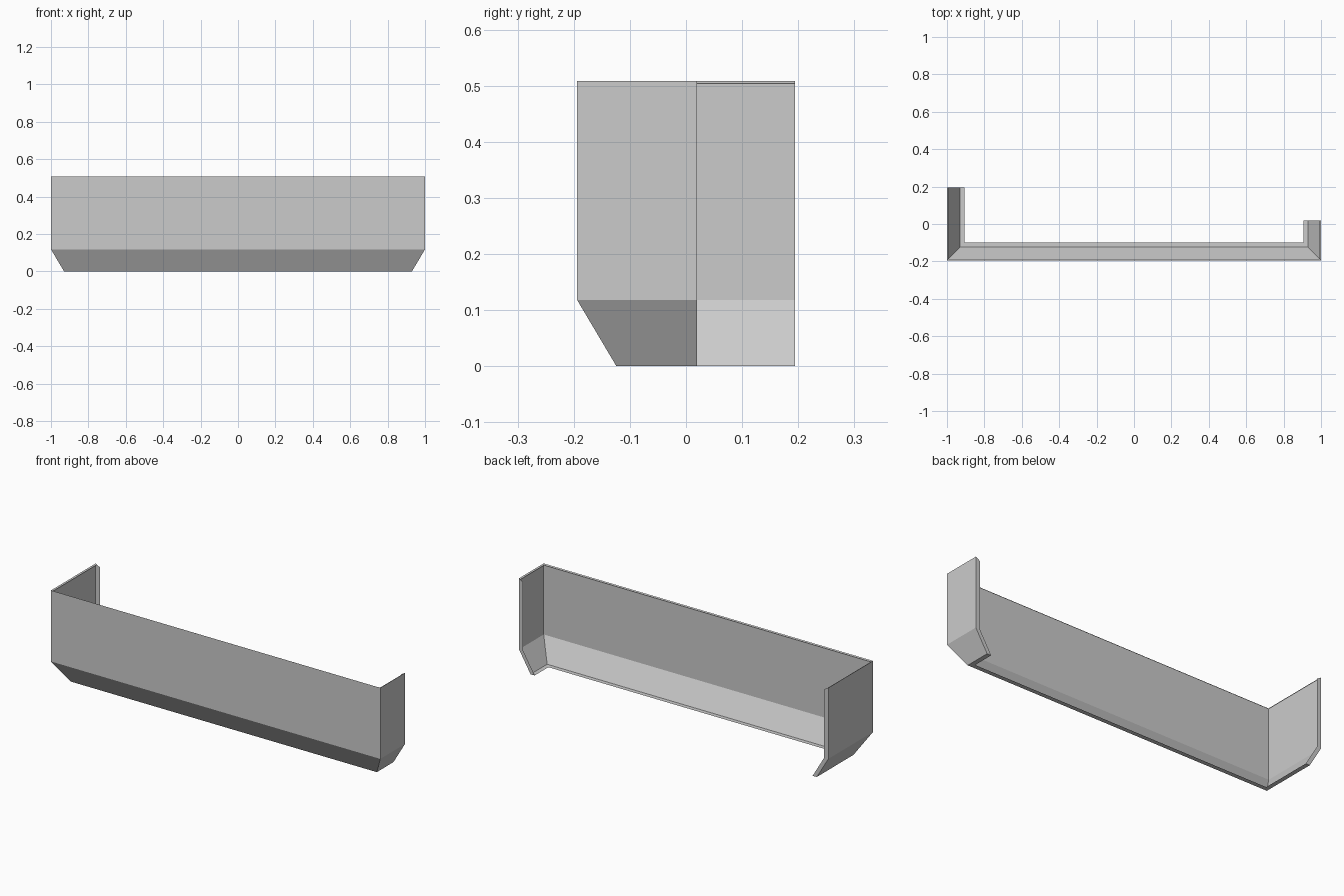
import bpy
import bmesh

cube = bpy.data.objects.get("Cube")
if cube:
    bpy.data.objects.remove(cube, do_unlink=True)

HALF_X, FRONT_Y = 1.0, -0.194
LONG_END, SHORT_END = 0.194, 0.02
TOP, BEND, SLOPE, LIP = 0.508, 0.118, 0.07, 0.025

grey = bpy.data.materials.new("plain grey")
grey.use_nodes = True
colour = (0.6, 0.6, 0.6, 1)
grey.diffuse_color = colour
grey.node_tree.nodes["Principled BSDF"].inputs["Base Color"].default_value = colour


def strip_mesh(name, rows):
    """Join neighbouring rows of points with flat quads."""
    bm = bmesh.new()
    grid = [[bm.verts.new(p) for p in row] for row in rows]
    for a, b in zip(grid, grid[1:]):
        for i in range(len(a) - 1):
            bm.faces.new((a[i], a[i + 1], b[i + 1], b[i]))
    mesh = bpy.data.meshes.new(name)
    bm.to_mesh(mesh)
    bm.free()
    mesh.materials.append(grey)
    obj = bpy.data.objects.new(name, mesh)
    bpy.context.collection.objects.link(obj)
    return obj


def path_at(inset, z):
    """Mitred U-shaped path, moved inward by the inset."""
    x, y = HALF_X - inset, FRONT_Y + inset
    return [(-x, LONG_END, z), (-x, y, z), (x, y, z), (x, SHORT_END, z)]


# Folded sheet: narrow top lip, upright wall, sloped skirt, flat bottom lip
profile = [(SLOPE + LIP, 0), (SLOPE, 0), (0, BEND), (0, TOP),
           (0.008, TOP - 0.0045)]
strip_mesh("bumper_shell", [path_at(d, z) for d, z in profile])

# Inward flanges closing the two open ends
outer = [(0, TOP), (0, BEND), (SLOPE, 0)]
inner = [(LIP, TOP - 0.0145), (LIP, BEND), (SLOPE + LIP, 0)]
for name, side, y in (("right_end_flange", -1, LONG_END),
                      ("left_end_flange", 1, SHORT_END)):
    rows = [[(side * (HALF_X - d), y, z) for d, z in edge]
            for edge in (outer, inner)]
    if side > 0:
        rows.reverse()
    strip_mesh(name, rows)
